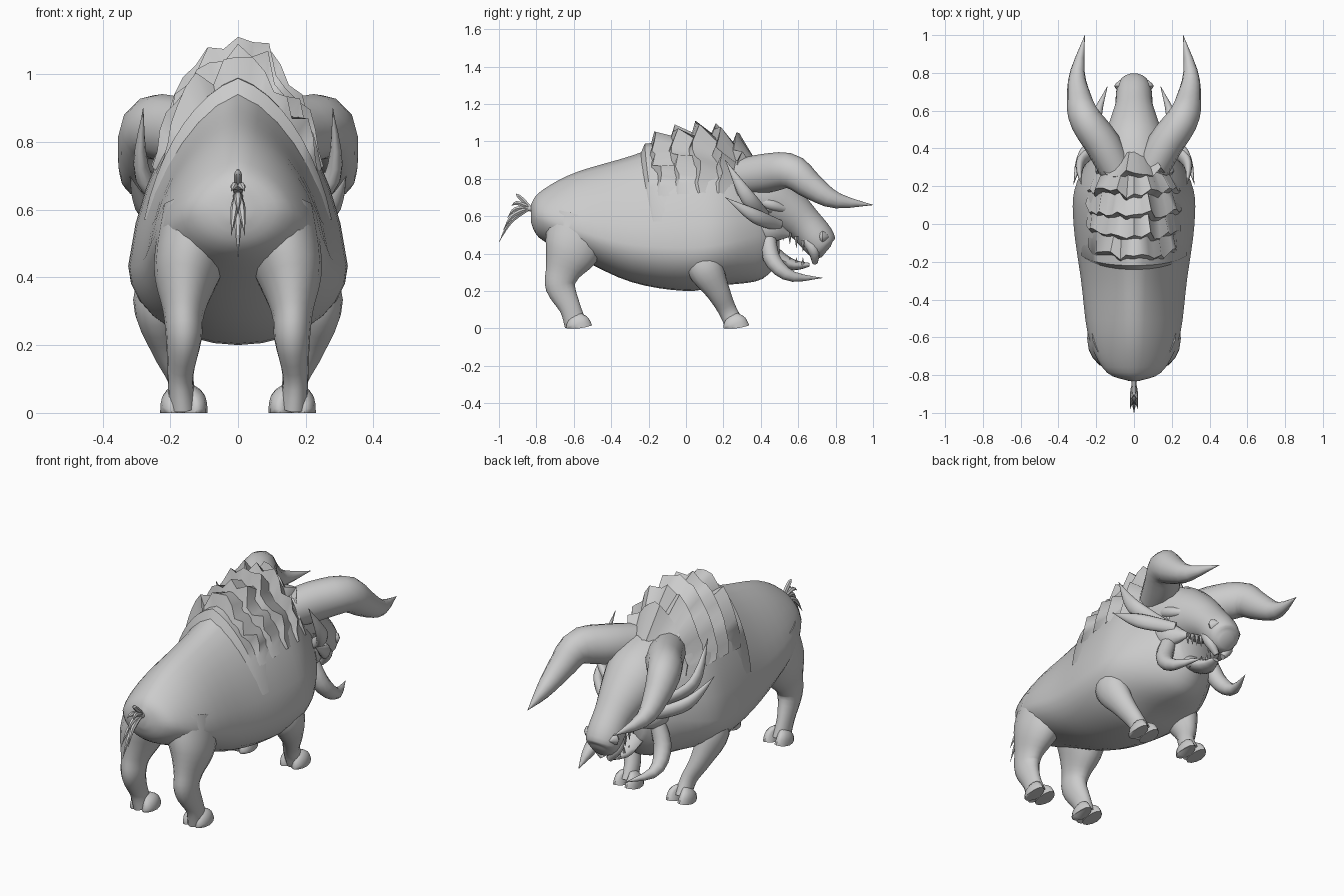
import bpy, bmesh, math, random
from mathutils import Vector

random.seed(4)
if "Cube" in bpy.data.objects:
    bpy.data.objects.remove(bpy.data.objects["Cube"], do_unlink=True)

GREY = (.6, .6, .6, 1)
hide = bpy.data.materials.new("grey_hide")
hide.use_nodes = True
hide.diffuse_color = GREY
hide.node_tree.nodes["Principled BSDF"].inputs["Base Color"].default_value = GREY


def spline(rows, f):
    """Smooth curve through equal rows of numbers; f runs from 0 to 1."""
    last = len(rows) - 1
    i = min(int(f * last), last - 1)
    t = f * last - i
    before, start, end, after = [rows[max(0, min(last, i + k))] for k in (-1, 0, 1, 2)]
    values = []
    for a, b, c, d in zip(before, start, end, after):
        ease_in = (c - a) / 2
        ease_out = (d - b) / 2
        gap = c - b
        values.append(b + t * (ease_in + t * (3 * gap - 2 * ease_in - ease_out
                                              + t * (ease_in + ease_out - 2 * gap))))
    return values


def skin(name, rings, closed=True, mirror=False):
    """Bridge equal rings of points into one smooth-shaded object."""
    bm = bmesh.new()
    loops = [[bm.verts.new(point) for point in ring] for ring in rings]
    count = len(rings[0])
    for near, far in zip(loops, loops[1:]):
        for i in range(count if closed else count - 1):
            j = (i + 1) % count
            bm.faces.new((near[i], near[j], far[j], far[i]))
    if closed:
        bm.faces.new(loops[0])
        bm.faces.new(loops[-1])
    bmesh.ops.recalc_face_normals(bm, faces=bm.faces)
    mesh = bpy.data.meshes.new(name)
    bm.to_mesh(mesh)
    bm.free()
    mesh.materials.append(hide)
    part = bpy.data.objects.new(name, mesh)
    bpy.context.collection.objects.link(part)
    if mirror:
        part.modifiers.new("mirror", "MIRROR").use_mirror_merge = False
    bpy.ops.object.select_all(action="DESELECT")
    part.select_set(True)
    bpy.context.view_layer.objects.active = part
    bpy.ops.object.shade_smooth_by_angle(angle=math.radians(55))


def tube(name, path, radii, flat=1, sides=12, steps=10, mirror=True):
    """Tapered limb along a path; flat stretches the section away from x."""
    widths = [(radius,) for radius in radii]
    points = [Vector(spline(path, k / steps)) for k in range(steps + 1)]
    rings = []
    for k, centre in enumerate(points):
        along = (points[min(k + 1, steps)] - points[max(k - 1, 0)]).normalized()
        across = Vector((1, 0, 0))
        across = (across - along * along.x).normalized()
        depth = along.cross(across) * flat
        radius = max(spline(widths, k / steps)[0], .001)
        ring = []
        for i in range(sides):
            turn = math.tau * i / sides
            point = centre + radius * (across * math.cos(turn) + depth * math.sin(turn))
            point.z = max(point.z, 0)
            ring.append(point)
        rings.append(ring)
    skin(name, rings, mirror=mirror)


def knob(name, x, y, z, radius):
    tube(name, [(x, y - radius, z), (x, y, z), (x, y + radius, z)], [0, radius, 0], sides=8, steps=6)


# Body sections: y, top, bottom, half width, height of the widest line
BODY = [(-.83, .66, .57, .03, .6), (-.78, .73, .48, .15, .6), (-.6, .83, .39, .24, .53),
        (-.3, .92, .25, .28, .45), (0, 1.02, .2, .32, .43), (.2, 1, .23, .31, .45),
        (.4, .86, .26, .2, .5), (.5, .7, .36, .1, .5)]
sections = [spline(BODY, k / 30) for k in range(31)]


def on_body(section, turn, lift=0):
    """Point on an egg-shaped section whose shoulders slope in above the widest line."""
    y, top, bottom, width, middle = section
    rise = math.cos(turn)
    height = top - middle if rise > 0 else middle - bottom
    slope = 1 - .2 * max(rise, 0) * abs(math.sin(turn))
    return Vector(((width + lift) * math.sin(turn) * slope, y, middle + (height + lift) * rise * slope))


def section_at(y):
    for near, far in zip(sections, sections[1:]):
        if y <= far[0]:
            blend = (y - near[0]) / (far[0] - near[0])
            return [a + (b - a) * blend for a, b in zip(near, far)]
    return sections[-1]


skin("body", [[on_body(s, math.tau * i / 28) for i in range(28)] for s in sections])


# Mane: overlapping collars with raised, jagged rear edges
def collar(name, y, lift, span, jagged, count=18):
    rows = [[], [], []]
    for i in range(count + 1):
        place = 2 * i / count - 1
        turn = span * place
        jag = random.uniform(-.5, .5) * jagged if i != count // 2 else 0
        edge = lift * (.1 + .9 * math.cos(place * math.pi / 2)) * (1 + jag)
        rear = y + .07 * (1 - math.cos(turn)) + jag / 20
        rows[0].append(on_body(section_at(min(y + .17, .42)), turn, -.01))
        rows[1].append(on_body(section_at(rear), turn, edge))
        rows[2].append(on_body(section_at(rear - .03), turn, -.02))
    skin(name, rows, closed=False)


collar("mane_cape", y=-.22, lift=.04, span=1.3, jagged=0)
for k in range(5):
    collar(f"mane_collar_{k + 1}", y=-.17 + .11 * k, lift=.085, span=1, jagged=1)

# Head with a bulbous snout, and the open lower jaw
tube("head", [(0, .26, .73), (0, .42, .69), (0, .54, .63), (0, .63, .56), (0, .7, .48), (0, .73, .43), (0, .75, .41)],
     [.18, .17, .13, .1, .095, .08, .04], sides=18, steps=18, mirror=False)
tube("lower_jaw", [(0, .38, .48), (0, .48, .39), (0, .57, .34), (0, .66, .34)],
     [.12, .08, .06, .02], flat=.5, mirror=False)
tube("upper_lip", [(.05, .62, .5), (.06, .68, .42), (.02, .69, .35)], [.02, .03, .015])
tube("cheek", [(.13, .32, .6), (.14, .44, .53), (.1, .55, .5)], [.04, .05, .01], flat=1.4)
tube("brow", [(.13, .37, .69), (.14, .46, .66), (.08, .59, .62)], [.02, .03, .01])
knob("eye", x=.14, y=.45, z=.63, radius=.015)
knob("nostril", x=.07, y=.73, z=.49, radius=.035)

# Teeth along both jaws
for k in range(4):
    y = .52 + .035 * k
    z = .53 - .02 * k
    x = .05 - .006 * k
    tube(f"upper_tooth_{k + 1}", [(.07, y, z), (.07, y, z - .06)], [.012, 0], sides=6, steps=1)
    tube(f"lower_tooth_{k + 1}", [(x, y, .34), (x, y, .38)], [.01, 0], sides=6, steps=1)

# Horns and tusks
tube("horn", [(.1, .3, .81), (.17, .43, .83), (.26, .56, .84), (.29, .67, .76), (.3, .8, .685), (.26, 1, .66)],
     [.09, .095, .085, .065, .04, 0], flat=1.1, steps=16)
tube("tusk", [(.13, .44, .5), (.18, .46, .37), (.2, .56, .28), (.14, .73, .27)], [.04, .045, .03, 0])

# Leaf-shaped ears swept backwards
tube("upper_ear", [(.16, .42, .6), (.28, .33, .7), (.28, .21, .9)], [.02, .025, 0], flat=1.6)
tube("lower_ear", [(.14, .5, .55), (.27, .37, .6), (.32, .21, .7)], [.02, .025, 0], flat=1.5)

# Legs
tube("hind_leg", [(.11, -.56, .57), (.15, -.61, .42), (.16, -.66, .3), (.16, -.67, .22), (.17, -.62, .11), (.165, -.59, .02)],
     [.12, .1, .062, .053, .038, .04], flat=1.5, sides=16, steps=20)
tube("front_leg", [(.2, .07, .45), (.235, .1, .33), (.21, .17, .2), (.17, .22, .1), (.165, .26, .02)],
     [.06, .075, .05, .038, .04], flat=1.3, sides=16, steps=16)

# Cloven hooves, two toes on each foot
for foot, y in (("hind", -.57), ("front", .27)):
    for side, shift in (("inner", -.035), ("outer", .035)):
        toe = .16 + shift
        tube(f"{foot}_hoof_{side}", [(toe - shift / 2, y - .02, .07), (toe, y - .01, .04), (toe, y, 0)],
             [.015, .03, .035], flat=2, steps=6)

# Tail and its fan of strands
tube("tail", [(0, -.77, .67), (0, -.82, .64), (0, -.86, .65)], [.02, .016, .012], mirror=False)
for k in range(5):
    fan = k / 4
    sway = .02 * (k % 2)
    tip = Vector((sway, -.91 - .09 * fan, .72 - .26 * fan))
    root = Vector((0, -.83, .645))
    bend = (root + tip) / 2 + Vector((0, -.02, .02))
    tube(f"tail_strand_{k + 1}", [root, bend, tip], [.01, .012, 0], sides=6, mirror=sway > 0)
